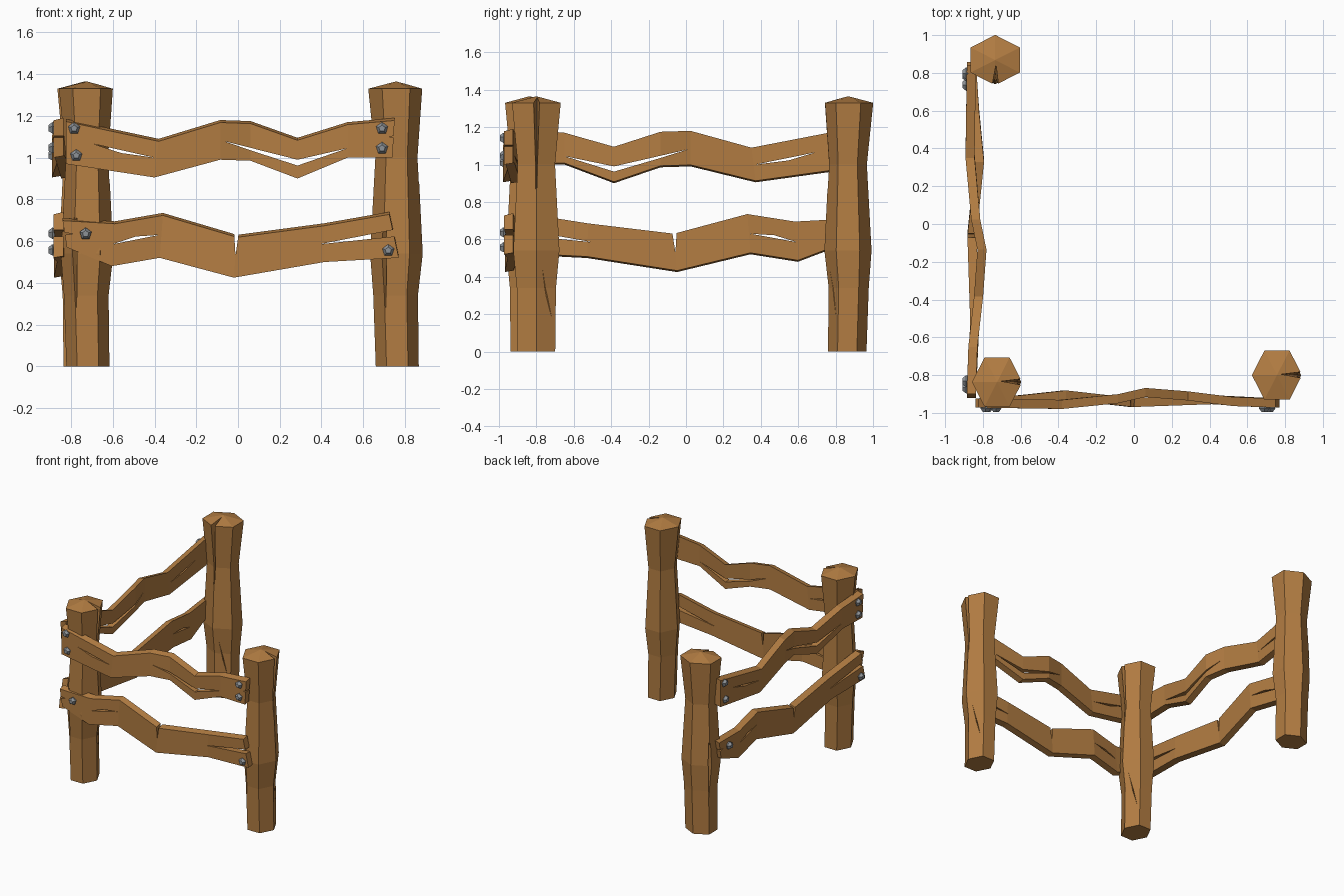
import bpy, bmesh, math
from mathutils import Matrix, Vector

if "Cube" in bpy.data.objects:
    bpy.data.objects.remove(bpy.data.objects["Cube"])


def material(name, rgb):
    m = bpy.data.materials.new(name)
    m.diffuse_color = (*rgb, 1)
    m.use_nodes = True
    m.node_tree.nodes["Principled BSDF"].inputs["Base Color"].default_value = m.diffuse_color
    return m


WOOD = material("brown wood", (0.45, 0.205, 0.055))
METAL = material("grey metal", (0.27, 0.29, 0.31))


def finish(bm, name, mat, move=None):
    if move:
        for v in bm.verts:
            v.co = move(v.co)
    bmesh.ops.recalc_face_normals(bm, faces=bm.faces)
    me = bpy.data.meshes.new(name)
    bm.to_mesh(me)
    bm.free()
    me.materials.append(mat)
    ob = bpy.data.objects.new(name, me)
    bpy.context.collection.objects.link(ob)
    return ob


def cut(ob, cutter):
    mod = ob.modifiers.new("crack", 'BOOLEAN')
    mod.operation, mod.solver, mod.object = 'DIFFERENCE', 'EXACT', cutter
    bpy.context.view_layer.objects.active = ob
    bpy.ops.object.modifier_apply(modifier=mod.name)
    bpy.data.objects.remove(cutter)


def skin(rings, apex=None):
    """Loft closed rings; close the end with a cap or a raised point."""
    bm = bmesh.new()
    vs = [[bm.verts.new(p) for p in r] for r in rings]
    n = len(vs[0])
    for a, b in zip(vs, vs[1:]):
        for i in range(n):
            bm.faces.new((a[i], a[(i + 1) % n], b[(i + 1) % n], b[i]))
    bm.faces.new(vs[0])
    if apex:
        tip = bm.verts.new(apex)
        for i in range(n):
            bm.faces.new((vs[-1][i], vs[-1][(i + 1) % n], tip))
    else:
        bm.faces.new(vs[-1])
    return bm


# --- Posts: uneven six-sided logs with wedge cracks ---
RINGS = [(0, .103, .006), (.34, .107, -.002), (.54, .126, .002), (1.0, .102, .003), (1.33, .133, 0)]
CRACKS = [  # crack angle, corner points in (outward, sideways, height)
    (0, [(.015, .005, 1.42), (.17, .025, 1.42), (.17, -.025, 1.42), (.10, 0, .78)]),
    (244, [(.18, .028, .55), (.18, -.028, .55), (.085, 0, .55), (.11, 0, .26), (.10, 0, .78)]),
    (35, [(.16, .02, .30), (.16, -.02, .30), (.08, 0, .30), (.10, .03, .18), (.10, -.03, .44)]),
]


def post(name, cx, cy, turn):
    place = Matrix.Translation((cx, cy, 0)) @ Matrix.Rotation(math.radians(turn), 4, 'Z')

    def move(c):
        return place @ c
    rings = [[(r * math.cos(k * math.pi / 3) + off, 1.13 * r * math.sin(k * math.pi / 3), z)
              for k in range(6)] for z, r, off in RINGS]
    ob = finish(skin(rings, (0, 0, 1.365)), name, WOOD, move)
    for ang, pts in CRACKS:
        bm = bmesh.new()
        rot = Matrix.Rotation(math.radians(ang), 3, 'Z')
        for p in pts:
            bm.verts.new(rot @ Vector(p))
        bmesh.ops.convex_hull(bm, input=bm.verts)
        cut(ob, finish(bm, "crack_cutter", WOOD, move))


post("corner_post", -.725, -.837, 0)
post("right_post", .757, -.80, 0)
post("back_post", -.735, .868, -90)

# --- Rails: bent planks, (top x, top z, bottom x, bottom z, y) ---
UPPER = [(-.825, 1.185, -.825, .97, -.948), (-.38, 1.09, -.40, .905, -.955),
         (-.085, 1.18, -.085, .99, -.925), (.06, 1.175, .06, .985, -.892),
         (.285, 1.095, .285, .90, -.91), (.525, 1.17, .525, 1.0, -.94),
         (.75, 1.19, .74, 1.0, -.948)]
LOWER = [(-.84, .71, -.82, .57, -.948), (-.59, .695, -.605, .48, -.93),
         (-.36, .735, -.375, .52, -.905), (-.005, .63, -.02, .425, -.945),
         (.41, .685, .415, .50, -.93), (.725, .74, .77, .52, -.948)]
# Splits in the planks, as outlines in (x, z)
UPPER_SPLITS = [[(-.07, 1.08), (.285, .99), (.525, 1.045), (.285, .962), (.06, 1.035)],
                [(-.69, 1.065), (-.40, 1.0), (-.56, 1.022)],
                [(.80, 1.115), (.725, 1.10), (.80, 1.085)]]
LOWER_SPLITS = [[(-.022, .70), (.012, .70), (-.012, .53)],
                [(.39, .585), (.80, .665), (.80, .628)],
                [(-.60, .585), (-.375, .63), (-.49, .622)],
                [(-.90, .65), (-.79, .635), (-.90, .62)]]
T = .024  # half thickness


def front(c):
    return c


def side(c):
    return Vector((c.y + .087, -1.105 * c.x - .07, c.z))


def rail(name, pts, splits, move):
    rings = [[(xt, y - T, zt - .012), (xt, y + T, zt), (xb, y + T, zb + .008), (xb, y - T, zb)]
             for xt, zt, xb, zb, y in pts]
    ob = finish(skin(rings), name, WOOD, move)
    for s in splits:
        bm = skin([[(x, y, z) for x, z in s] for y in (-1.1, -.8)])
        cut(ob, finish(bm, "split_cutter", WOOD, move))


# --- Bolts: faceted five-sided heads ---
BOLTS = [(-.785, 1.14), (-.775, 1.01), (.69, 1.14), (.69, 1.045), (-.73, .635), (.72, .555)]


def bolt(name, x, z, move):
    rings = [[(x + r * math.sin(k * math.tau / 5), y, z + r * math.cos(k * math.tau / 5))
              for k in range(5)] for y, r in ((-.955, .024), (-.976, .030), (-.995, .016))]
    finish(skin(rings), name, METAL, move)


for label, move in (("front", front), ("side", side)):
    rail(label + "_upper_rail", UPPER, UPPER_SPLITS, move)
    rail(label + "_lower_rail", LOWER, LOWER_SPLITS, move)
    for i, (x, z) in enumerate(BOLTS):
        bolt(f"{label}_bolt_{i + 1}", x, z, move)
